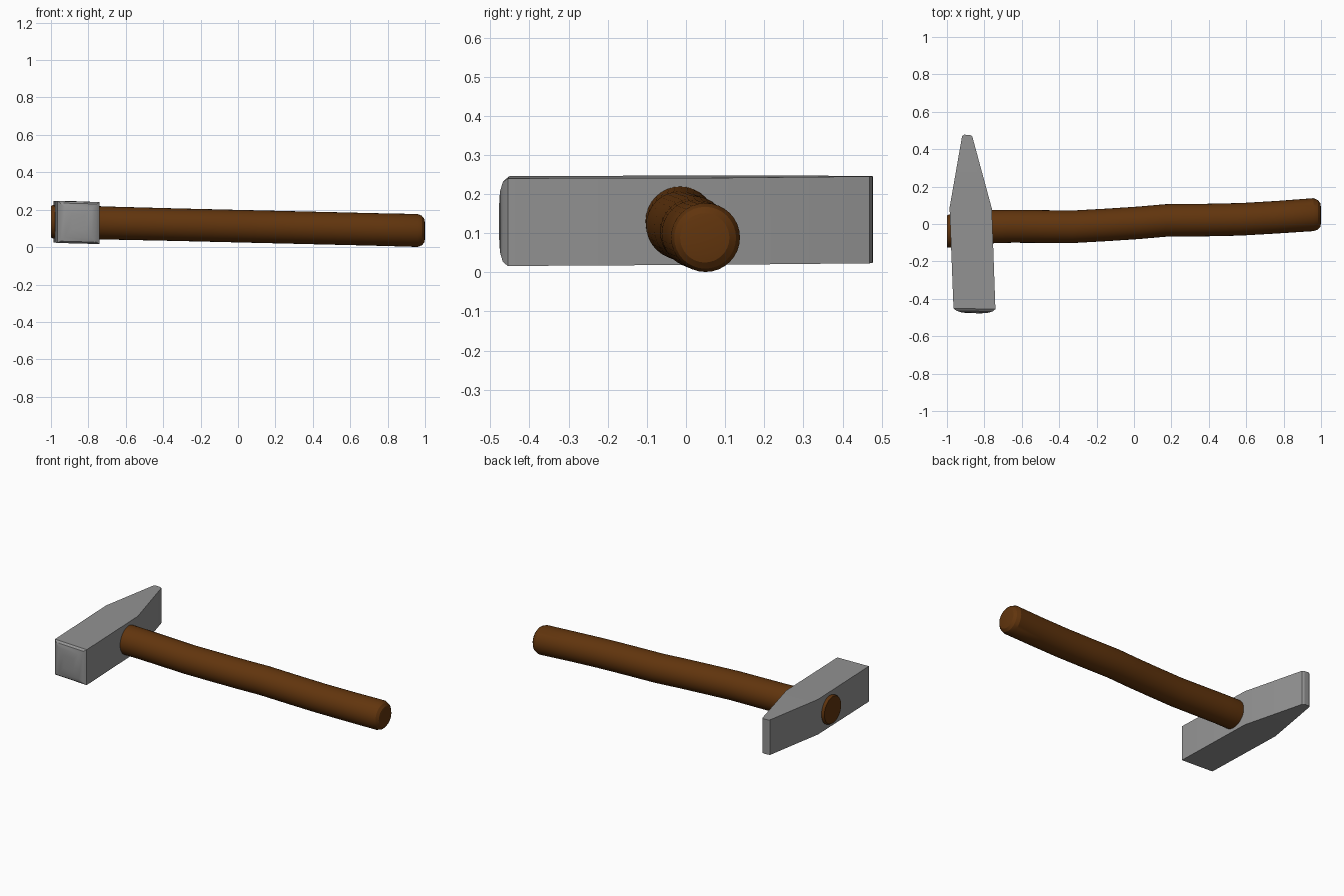
import bpy, bmesh, math

if "Cube" in bpy.data.objects:
    bpy.data.objects.remove(bpy.data.objects["Cube"])


def loft(name, rings, angle, colour):
    """Skin a list of equal-length point rings, cap both ends and colour it."""
    bm = bmesh.new()
    loops = [[bm.verts.new(p) for p in ring] for ring in rings]
    n = len(loops[0])
    for a, b in zip(loops, loops[1:]):
        for i in range(n):
            j = (i + 1) % n
            bm.faces.new((a[i], a[j], b[j], b[i]))
    bm.faces.new(loops[0])
    bm.faces.new(loops[-1])
    bmesh.ops.recalc_face_normals(bm, faces=bm.faces)
    mesh = bpy.data.meshes.new(name)
    bm.to_mesh(mesh)
    bm.free()
    mat = bpy.data.materials.new(name + "_colour")
    mat.diffuse_color = colour
    mat.use_nodes = True
    mat.node_tree.nodes["Principled BSDF"].inputs["Base Color"].default_value = mat.diffuse_color
    mesh.materials.append(mat)
    obj = bpy.data.objects.new(name, mesh)
    bpy.context.collection.objects.link(obj)
    bpy.ops.object.select_all(action='DESELECT')
    obj.select_set(True)
    bpy.context.view_layer.objects.active = obj
    bpy.ops.object.shade_smooth_by_angle(angle=math.radians(angle))
    return obj


# Handle: round section following a gentle bend, (x, y centre, radius)
path = [(-1.0, -0.040, 0.084), (-0.99, -0.038, 0.089), (-0.90, -0.028, 0.089),
        (-0.75, -0.014, 0.089), (-0.65, -0.012, 0.088), (-0.33, -0.015, 0.087),
        (-0.15, -0.005, 0.087), (0.02, 0.006, 0.087), (0.17, 0.019, 0.087),
        (0.38, 0.021, 0.087), (0.57, 0.025, 0.087), (0.76, 0.036, 0.087),
        (0.96, 0.050, 0.088), (0.983, 0.049, 0.079), (0.996, 0.048, 0.063),
        (1.0, 0.047, 0.040)]
SIDES = 32
handle_rings = []
for x, y, r in path:
    z = 0.112 - 0.024 * x
    handle_rings.append([(x, y + r * math.cos(2 * math.pi * i / SIDES),
                          z + r * math.sin(2 * math.pi * i / SIDES))
                         for i in range(SIDES)])
loft("handle", handle_rings, 25, (0.12, 0.035, 0.004, 1))

# Head: rectangular sections along y, domed at the striking face and
# tapered to the peen, (y, x centre, half width, half height)
sections = [(-0.477, -0.853, 0.035, 0.040), (-0.474, -0.853, 0.070, 0.078),
            (-0.466, -0.853, 0.096, 0.102), (-0.453, -0.853, 0.112, 0.112),
            (0.085, -0.873, 0.113, 0.111),
            (0.470, -0.892, 0.027, 0.111), (0.477, -0.893, 0.015, 0.110)]
head_rings = []
for y, cx, w, h in sections:
    ring = []
    for sx, sz in ((-1, -1), (1, -1), (1, 1), (-1, 1)):
        z = 0.133 + 0.004 * y - 0.012 * sx * w / 0.45 + sz * h
        ring.append((cx + sx * w, y - 0.02 * sx * w, z))
    head_rings.append(ring)
loft("head", head_rings, 25, (0.29, 0.29, 0.29, 1))
